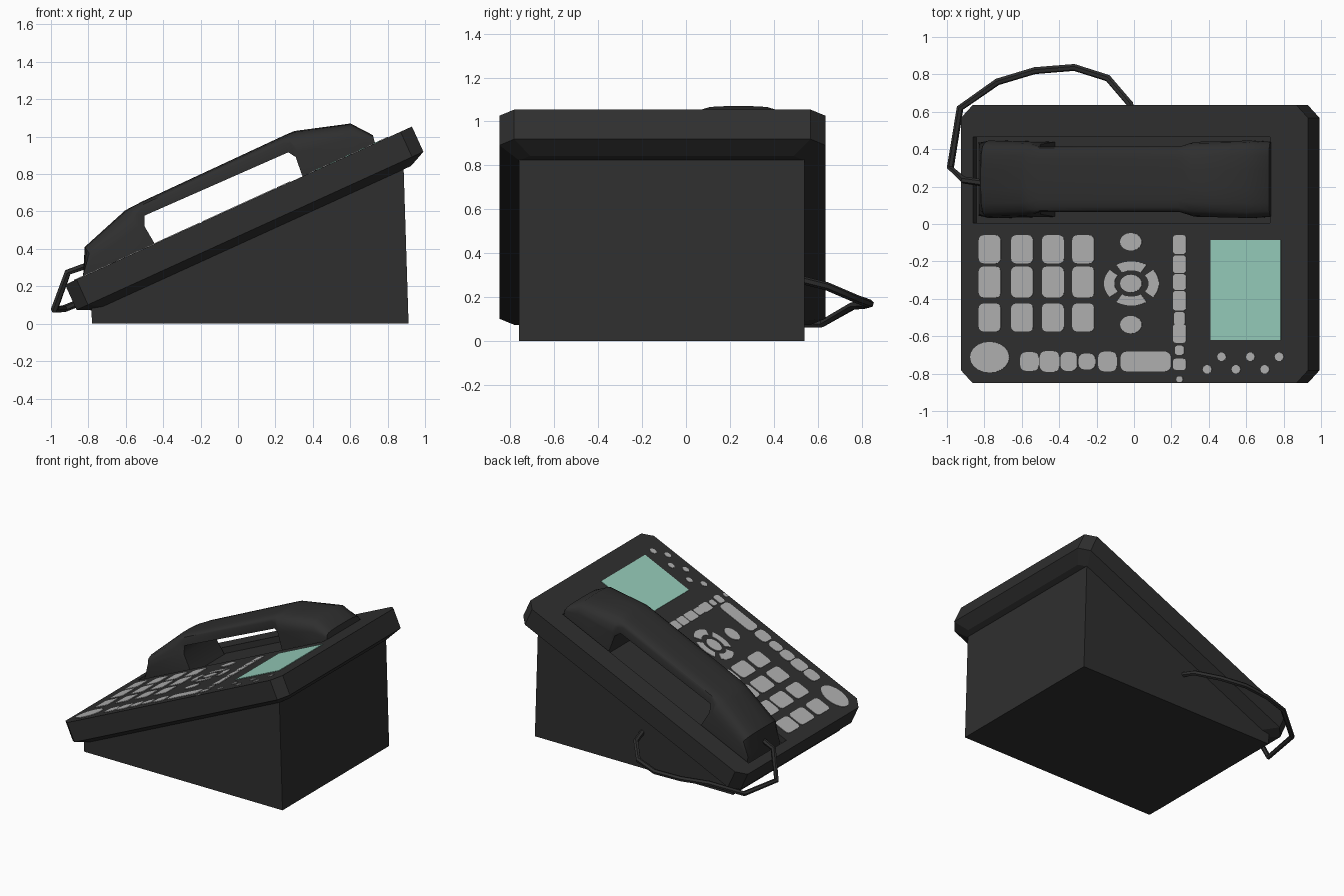
import bpy, bmesh, math
from mathutils import Matrix, Vector

if "Cube" in bpy.data.objects:
    bpy.data.objects.remove(bpy.data.objects["Cube"])

# Local frame of the tilted top face: u up the slope, y depth, v out of the face
ANG = math.atan(0.456)
TILT = Matrix.Translation((0, 0, 0.63)) @ Matrix.Rotation(-ANG, 4, 'Y')
COS = math.cos(ANG)


def material(name, rgb):
    m = bpy.data.materials.new(name)
    m.diffuse_color = (*rgb, 1)
    m.use_nodes = True
    m.node_tree.nodes["Principled BSDF"].inputs["Base Color"].default_value = m.diffuse_color
    return m


BLACK = material("charcoal plastic", (0.028, 0.028, 0.028))
GREY = material("button grey", (0.43, 0.43, 0.43))
GREEN = material("screen green", (0.30, 0.60, 0.49))


def finish(bm, name, mat, matrix=None, smooth=None):
    bmesh.ops.recalc_face_normals(bm, faces=bm.faces)
    if matrix:
        bm.transform(matrix)
    me = bpy.data.meshes.new(name)
    bm.to_mesh(me)
    bm.free()
    ob = bpy.data.objects.new(name, me)
    bpy.context.collection.objects.link(ob)
    me.materials.append(mat)
    if smooth:
        bpy.ops.object.select_all(action='DESELECT')
        ob.select_set(True)
        bpy.context.view_layer.objects.active = ob
        bpy.ops.object.shade_smooth_by_angle(angle=math.radians(smooth))
    return ob


def loft(bm, rings):
    """Skin a closed solid through rings of equal point count."""
    vs = [[bm.verts.new(p) for p in r] for r in rings]
    n = len(vs[0])
    for a, b in zip(vs, vs[1:]):
        for i in range(n):
            bm.faces.new((a[i], a[(i + 1) % n], b[(i + 1) % n], b[i]))
    bm.faces.new(vs[0][::-1])
    bm.faces.new(vs[-1])


def chamfered(u0, u1, y0, y1, c, v):
    return [(u0 + c, y0, v), (u1 - c, y0, v), (u1, y0 + c, v), (u1, y1 - c, v),
            (u1 - c, y1, v), (u0 + c, y1, v), (u0, y1 - c, v), (u0, y0 + c, v)]


# Tilted slab with cut corners and an undercut lower edge
bm = bmesh.new()
loft(bm, [chamfered(-0.93, 0.93, -0.76, 0.54, 0.05, -0.19),
          chamfered(-1.016, 1.022, -0.85, 0.635, 0.067, -0.148),
          chamfered(-1.016, 1.022, -0.85, 0.635, 0.067, 0)])
slab = finish(bm, "body_slab", BLACK, TILT)

# Handset recess cut into the slab
bm = bmesh.new()
loft(bm, [[(u, y, v) for u, y in ((-0.945, 0.005), (0.80, 0.005), (0.80, 0.465), (-0.945, 0.465))]
          for v in (-0.045, 0.05)])
cutter = finish(bm, "recess_cutter", BLACK, TILT)
cutter.hide_render = True
mod = slab.modifiers.new("recess", 'BOOLEAN')
mod.operation, mod.object, mod.solver = 'DIFFERENCE', cutter, 'EXACT'
bpy.context.view_layer.objects.active = slab
slab.select_set(True)
bpy.ops.object.modifier_apply(modifier="recess")
bpy.data.objects.remove(cutter)

# Wedge stand
bm = bmesh.new()
loft(bm, [[(x, y, z) for x, z in ((-0.78, 0), (0.912, 0), (0.885, 0.845), (-0.785, 0.085))]
          for y in (-0.76, 0.54)])
finish(bm, "wedge_stand", BLACK)

# Handset: stations of (top u, top v, bottom u, bottom v, half width)
STATIONS = [(-0.90, 0.02, -0.935, -0.044, 0.195), (-0.837, 0.14, -0.80, -0.044, 0.207),
            (-0.56, 0.228, -0.485, -0.044, 0.200), (-0.52, 0.231, -0.50, 0.107, 0.187),
            (-0.45, 0.234, -0.476, 0.160, 0.175), (0.36, 0.240, 0.364, 0.149, 0.175),
            (0.40, 0.240, 0.39, 0.108, 0.187), (0.44, 0.239, 0.375, -0.044, 0.200),
            (0.73, 0.151, 0.68, -0.044, 0.207), (0.813, 0.045, 0.798, -0.044, 0.200)]
HALF = [(1, 0), (1, 0.6), (0.96, 0.78), (0.85, 0.91), (0.62, 0.98), (0.25, 1.0)]
SECTION = HALF + [(-a, b) for a, b in HALF[::-1]]
bm = bmesh.new()
loft(bm, [[(bu + (tu - bu) * t, 0.239 + w * s, bv + (tv - bv) * t) for s, t in SECTION]
          for tu, tv, bu, bv, w in STATIONS])
finish(bm, "handset", BLACK, TILT, 35)

# Cord looping from the stand to the lower end of the handset
PATH = [(0.0, 0.52, 0.28), (-0.02, 0.64, 0.25), (-0.14, 0.78, 0.19), (-0.32, 0.837, 0.17),
        (-0.53, 0.82, 0.165), (-0.73, 0.76, 0.16), (-0.93, 0.62, 0.08), (-0.982, 0.30, 0.075),
        (-0.91, 0.235, 0.275), (-0.81, 0.22, 0.31)]
pts = [Vector(p) for p in PATH]
rings, side = [], Vector((0, 0, 1))
for i, p in enumerate(pts):
    t = (pts[min(i + 1, len(pts) - 1)] - pts[max(i - 1, 0)]).normalized()
    side = (side - t * side.dot(t)).normalized()
    other = t.cross(side)
    rings.append([p + 0.019 * (side * math.cos(k * math.pi / 3) + other * math.sin(k * math.pi / 3))
                  for k in range(6)])
bm = bmesh.new()
loft(bm, rings)
finish(bm, "cord", BLACK, None, 40)


# Thin plates on the face, given in plan x and y
def plate(bm, outline, h=0.006):
    loft(bm, [[(x / COS, y, v) for x, y in outline] for v in (-0.004, h - 0.002)])


def rounded(cx, cy, w, h, r=0.025):
    r = min(r, w * 0.45, h * 0.45)
    out = []
    for q, (sx, sy) in enumerate(((1, 1), (-1, 1), (-1, -1), (1, -1))):
        for k in range(4):
            a = math.pi / 2 * (q + k / 3)
            out.append((cx + sx * (w / 2 - r) + r * math.cos(a), cy + sy * (h / 2 - r) + r * math.sin(a)))
    return out


def ellipse(cx, cy, rx, ry, n=20):
    return [(cx + rx * math.cos(2 * math.pi * k / n), cy + ry * math.sin(2 * math.pi * k / n)) for k in range(n)]


def buttons(name, outlines, mat=GREY):
    bm = bmesh.new()
    for o in outlines:
        plate(bm, o)
    finish(bm, name, mat, TILT)


def arc(cx, cy, mid, span):
    angs = [math.radians(mid - span + 2 * span * k / 8) for k in range(9)]
    return ([(cx + 0.147 * math.cos(a), cy + 0.118 * math.sin(a)) for a in angs] +
            [(cx + 0.092 * math.cos(a), cy + 0.07 * math.sin(a)) for a in angs[::-1]])


buttons("number_keys", [rounded(x, y, 0.117, h) for x in (-0.77, -0.597, -0.432, -0.27)
                        for y, h in ((-0.135, 0.15), (-0.31, 0.165), (-0.5, 0.15))])
buttons("navigation_ring", [arc(-0.012, -0.318, 90 * k, (38, 33)[k % 2]) for k in range(4)])
buttons("navigation_keys", [ellipse(-0.015, y, 0.058, 0.047) for y in (-0.095, -0.318, -0.538)])
buttons("speaker_key", [ellipse(-0.77, -0.712, 0.105, 0.082)])
buttons("line_keys", [rounded(0.245, y, w, h, 0.015) for y, w, h in (
    (-0.11, 0.07, 0.10), (-0.215, 0.07, 0.095), (-0.31, 0.07, 0.085), (-0.41, 0.07, 0.105),
    (-0.505, 0.06, 0.07), (-0.585, 0.07, 0.10), (-0.675, 0.05, 0.05), (-0.75, 0.07, 0.06), (-0.83, 0.035, 0.03))])
buttons("function_keys", [rounded(x, -0.735, w, h, 0.03) for x, w, h in (
    (-0.557, 0.10, 0.10), (-0.45, 0.105, 0.11), (-0.347, 0.09, 0.10), (-0.25, 0.09, 0.085),
    (-0.14, 0.10, 0.105), (0.065, 0.27, 0.105))])
buttons("soft_keys", [ellipse(0.393 + 0.077 * k, (-0.777, -0.71)[k % 2], 0.024, 0.023, 10) for k in range(6)])
buttons("screen", [[(0.41, -0.62), (0.785, -0.62), (0.785, -0.085), (0.41, -0.085)]], GREEN)
